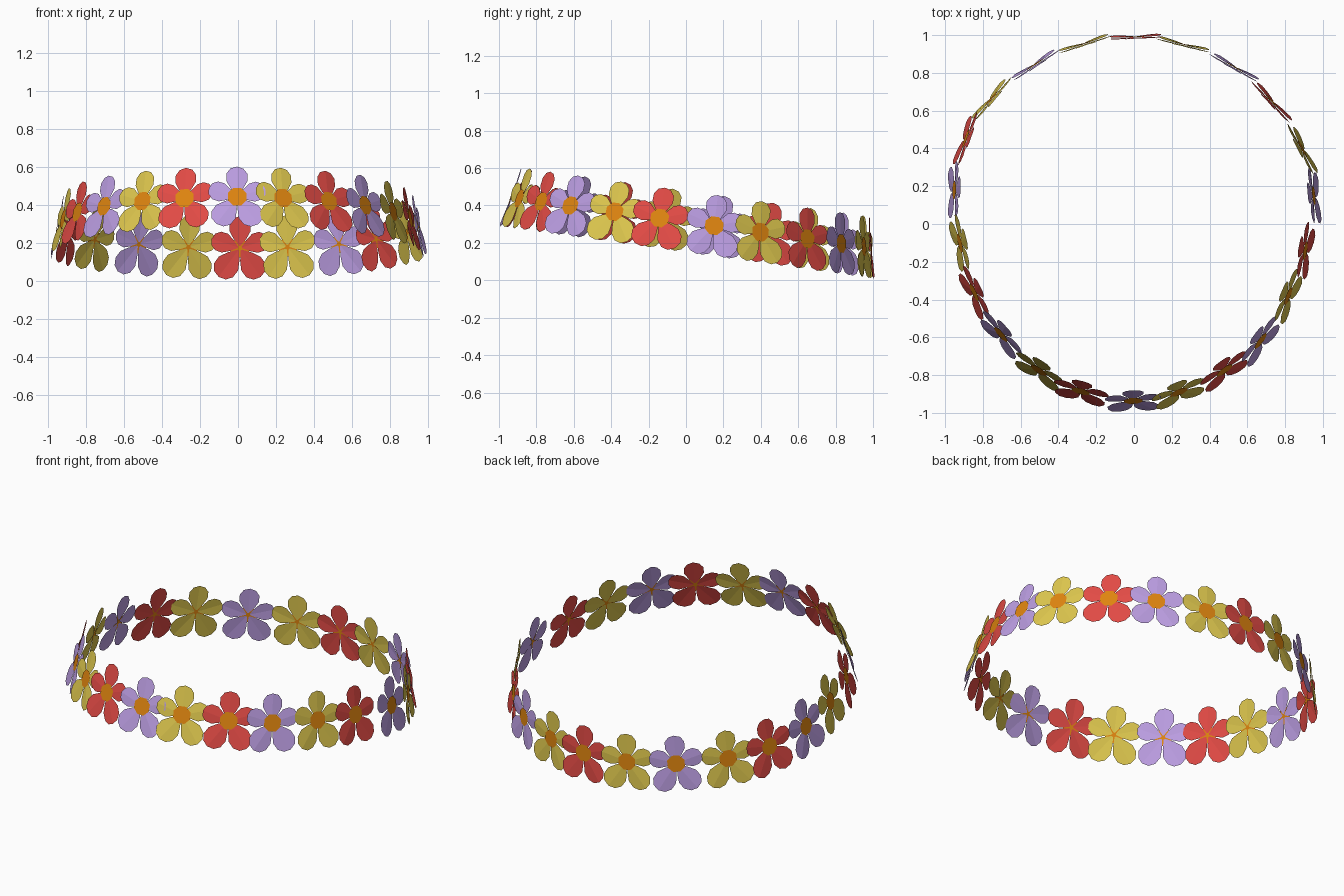
import bpy
import math
from mathutils import Matrix, Vector

default_cube = bpy.data.objects.get("Cube")
if default_cube:
    bpy.data.objects.remove(default_cube, do_unlink=True)


def make_material(name, colour):
    material = bpy.data.materials.new(name)
    material.use_nodes = True
    rgba = (*colour, 1)
    material.diffuse_color = rgba
    material.node_tree.nodes["Principled BSDF"].inputs["Base Color"].default_value = rgba
    return material


def make_mesh(name, verts, faces, material):
    mesh = bpy.data.meshes.new(name)
    mesh.from_pydata(verts, [], faces)
    mesh.materials.append(material)
    mesh.update()
    return mesh


# Petal half outline: (half width, distance from the flower centre)
PETAL_SIDE = [(.004, .012), (.034, .05), (.056, .09), (.055, .13), (.034, .158)]
PETAL_TIP = (0, .168)
EDGE_DROP = .06      # how far the sides fall behind the middle crease
# Size and outward flare of each petal, starting at the top
PETALS = [(1, 0), (.93, 0), (1.12, .05), (1.12, .05), (.93, 0)]


def petal_mesh(name, material):
    """Five creased petals, the first pointing up (+y), facing +z."""
    verts, faces = [], []
    for i, (size, flare) in enumerate(PETALS):
        turn = Matrix.Rotation(math.tau * i / len(PETALS), 3, 'Z') @ Matrix.Scale(size, 3)
        for side in (-1, 1):
            start = len(verts)
            middle = [(0, y) for _, y in PETAL_SIDE]
            edge = [(side * w, y) for w, y in PETAL_SIDE]
            for x, y in middle + [PETAL_TIP] + edge:
                verts.append(turn @ Vector((x, y, .003 - abs(x) * EDGE_DROP + y * flare)))
            # Strip of quads from the crease to the side, closed by a tip triangle
            count = len(middle)
            strip = [(k, k + 1, count + 2 + k, count + 1 + k) for k in range(count - 1)]
            strip.append((count - 1, count, 2 * count))
            for face in strip:
                order = face if side < 0 else face[::-1]
                faces.append([start + k for k in order])
    return make_mesh(name, verts, faces, material)


def centre_mesh(name, material, sides=8):
    """Flat eight-sided plate lying on the petals."""
    angles = [math.tau * (i + .5) / sides for i in range(sides)]
    verts = [(.053 * math.cos(a), .053 * math.sin(a), .007) for a in angles]
    return make_mesh(name, verts, [range(sides)], material)


petals = {
    "purple": petal_mesh("purple_petals", make_material("soft purple", (.5, .34, .76))),
    "yellow": petal_mesh("yellow_petals", make_material("mustard yellow", (.72, .565, .075))),
    "red": petal_mesh("red_petals", make_material("warm red", (.76, .07, .06))),
}
centre = centre_mesh("flower_centre", make_material("orange", (.74, .235, .005)))

# Flower places around the head, counter-clockwise from the front
PLACES = [
    (-.005, -.93), (.235, -.885), (.475, -.77), (.665, -.615), (.81, -.38), (.9, -.14),
    (.945, .15), (.885, .395), (.725, .645), (.53, .825), (.26, .945), (.01, .985),
    (-.26, .95), (-.52, .84), (-.75, .66), (-.885, .45), (-.945, .18),
    (-.915, -.1), (-.84, -.36), (-.7, -.58), (-.5, -.77), (-.28, -.88),
]
CYCLE = ["purple", "yellow", "red"]
BACK = len(PLACES) // 2
SLOPE = -.14         # the band sinks towards the back
LEAN = math.radians(10)
LAP = math.radians(3)   # each flower turns a little to overlap its neighbour
axis = Vector((0, -SLOPE, 1)).normalized()
points = [Vector((x, y, .312 + SLOPE * y)) for x, y in PLACES]

for i, place in enumerate(points):
    # Local frame: along the band, leaning up, facing outward
    along = (points[(i + 1) % len(points)] - points[i - 1]).normalized()
    along = Matrix.Rotation(LAP, 3, axis) @ along
    outward = along.cross(axis).normalized()
    up = axis * math.cos(LEAN) - outward * math.sin(LEAN)
    facing = axis * math.sin(LEAN) + outward * math.cos(LEAN)
    frame = Matrix((along, up, facing)).transposed().to_4x4()
    frame.translation = place

    # The colours repeat in threes, with one extra yellow after the back flower
    if i <= BACK:
        colour = CYCLE[i % 3]
    elif i == BACK + 1:
        colour = "yellow"
    else:
        colour = CYCLE[(i - BACK - 2) % 3]

    for part, mesh in (("petals", petals[colour]), ("centre", centre)):
        obj = bpy.data.objects.new(f"flower_{i + 1}_{part}", mesh)
        obj.matrix_world = frame
        bpy.context.collection.objects.link(obj)
